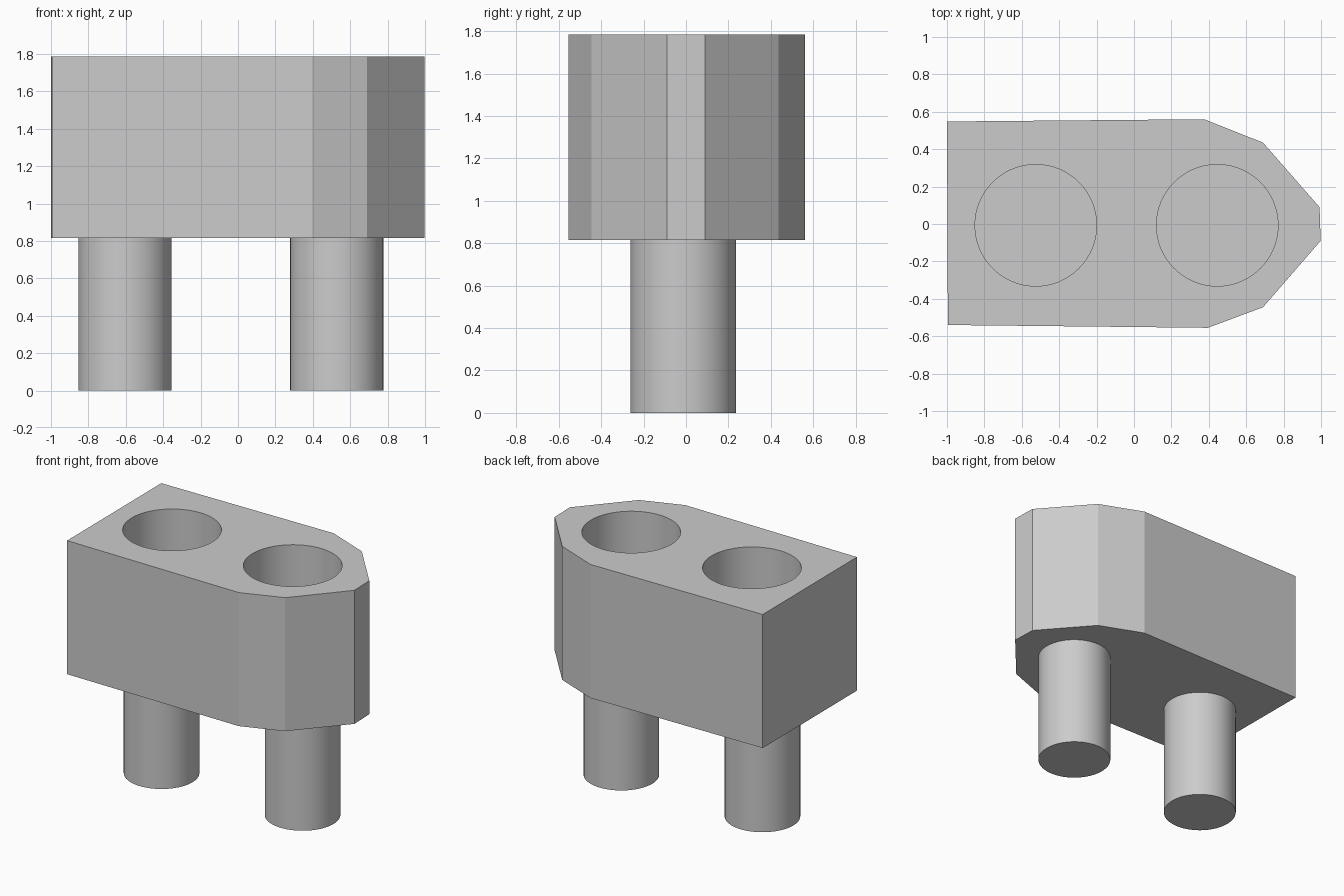
import bpy
import bmesh
import math

if "Cube" in bpy.data.objects:
    bpy.data.objects.remove(bpy.data.objects["Cube"], do_unlink=True)

BASE, TOP = 0.815, 1.785
HOLE_DEPTH = 0.81

grey = bpy.data.materials.new("plain grey")
grey.use_nodes = True
grey.diffuse_color = (0.6, 0.6, 0.6, 1)
grey.node_tree.nodes["Principled BSDF"].inputs["Base Color"].default_value = grey.diffuse_color


def cylinder(name, x, y, radius, bottom, top):
    bpy.ops.mesh.primitive_cylinder_add(
        vertices=64, radius=radius, depth=top - bottom,
        location=(x, y, (bottom + top) / 2))
    obj = bpy.context.object
    obj.name = name
    obj.data.materials.append(grey)
    return obj


def smooth(obj):
    bpy.ops.object.select_all(action="DESELECT")
    obj.select_set(True)
    bpy.context.view_layer.objects.active = obj
    bpy.ops.object.shade_smooth_by_angle(angle=math.radians(15))


# Block: a pointed outline extruded upwards
outline = [(-0.995, -0.54), (0.395, -0.555), (0.69, -0.445), (0.998, -0.09),
           (0.992, 0.09), (0.69, 0.435), (0.375, 0.56), (-1, 0.548)]
bm = bmesh.new()
floor = bm.faces.new([bm.verts.new((x, y, BASE)) for x, y in outline])
extruded = bmesh.ops.extrude_face_region(bm, geom=[floor], use_keep_orig=True)
upper = [v for v in extruded["geom"] if isinstance(v, bmesh.types.BMVert)]
bmesh.ops.translate(bm, verts=upper, vec=(0, 0, TOP - BASE))
bmesh.ops.recalc_face_normals(bm, faces=bm.faces)
mesh = bpy.data.meshes.new("block")
bm.to_mesh(mesh)
bm.free()
mesh.materials.append(grey)
block = bpy.data.objects.new("block", mesh)
bpy.context.collection.objects.link(block)

# Two round sockets cut into the top
for x in (-0.525, 0.445):
    cutter = cylinder("socket_cutter", x, -0.007, 0.325, TOP - HOLE_DEPTH, TOP + 0.1)
    cutter.hide_render = True
    cut = block.modifiers.new("socket", "BOOLEAN")
    cut.operation = "DIFFERENCE"
    cut.solver = "EXACT"
    cut.object = cutter
    bpy.context.view_layer.objects.active = block
    bpy.ops.object.modifier_apply(modifier=cut.name)
    bpy.data.objects.remove(cutter, do_unlink=True)
smooth(block)

# Two pegs below the block
for name, x in (("right_peg", -0.605), ("left_peg", 0.528)):
    smooth(cylinder(name, x, -0.013, 0.249, 0, BASE))
